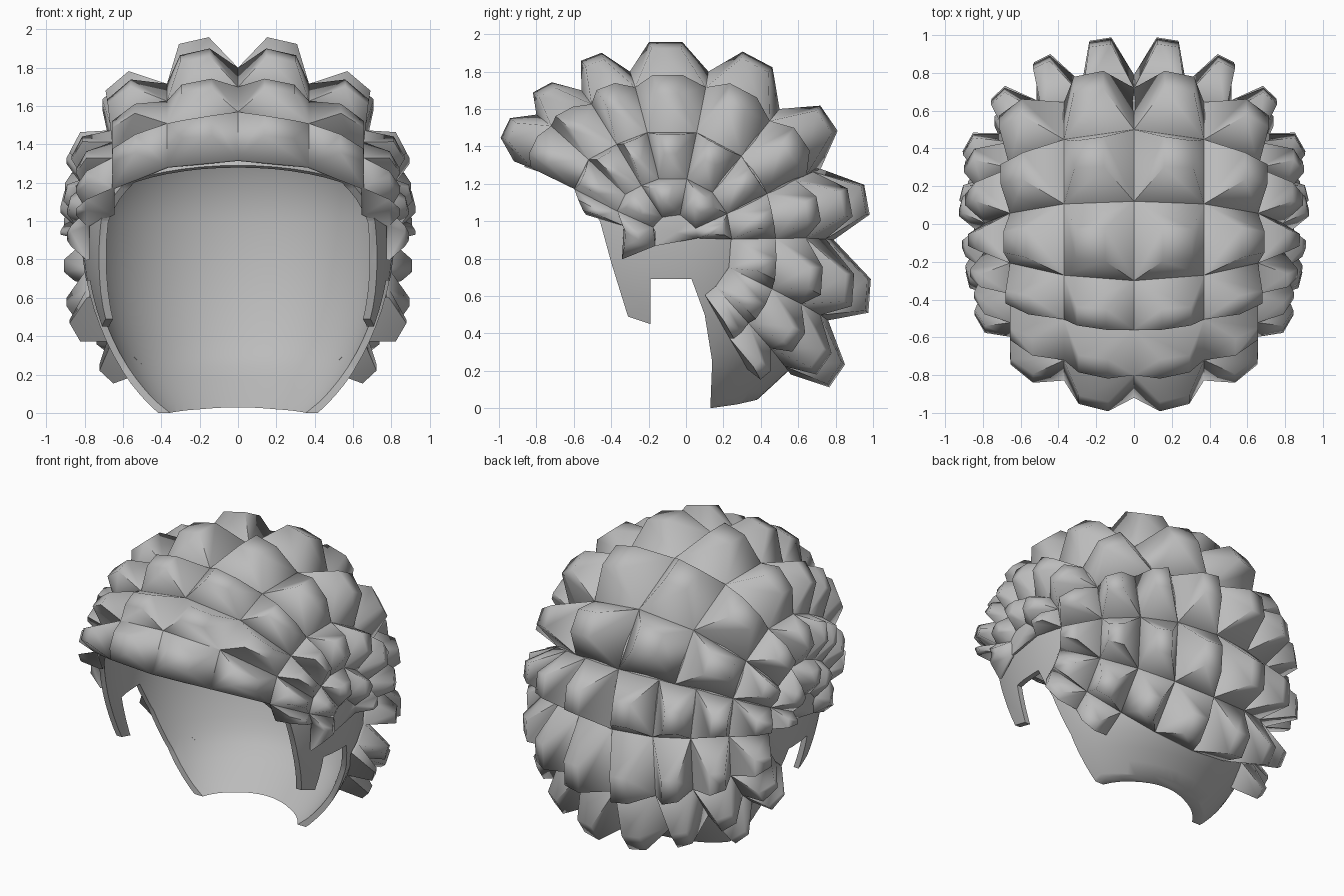
import bpy, bmesh, math
from mathutils import Vector

if "Cube" in bpy.data.objects:
    bpy.data.objects.remove(bpy.data.objects["Cube"])

mat = bpy.data.materials.new("grey hair")
mat.diffuse_color = (0.5, 0.5, 0.5, 1)
mat.use_nodes = True
mat.node_tree.nodes["Principled BSDF"].inputs["Base Color"].default_value = mat.diffuse_color
CENTRE = Vector((0, 0, 1))


def make_object(name, bm):
    bmesh.ops.recalc_face_normals(bm, faces=bm.faces)
    me = bpy.data.meshes.new(name)
    bm.to_mesh(me)
    bm.free()
    ob = bpy.data.objects.new(name, me)
    bpy.context.collection.objects.link(ob)
    me.materials.append(mat)
    return ob


def smooth(ob, angle):
    bpy.ops.object.select_all(action='DESELECT')
    bpy.context.view_layer.objects.active = ob
    ob.select_set(True)
    bpy.ops.object.shade_smooth_by_angle(angle=math.radians(angle))


# Smooth scalp shell: uneven ellipsoid, hollowed, trimmed to the hairline
bm = bmesh.new()
bmesh.ops.create_uvsphere(bm, u_segments=48, v_segments=40, radius=1)
for v in bm.verts:
    x, y, z = v.co
    v.co = CENTRE + Vector((0.82 * x, y * (0.94 if y < 0 else 0.77),
                            z * (0.74 if z > 0 else 1.2)))
    if y > 0 and v.co.z < 0.25:          # nape tucks in
        v.co.y *= max(0.6, 1 - 0.9 * (0.25 - v.co.z))
scalp = make_object("scalp_shell", bm)
mod = scalp.modifiers.new("thickness", 'SOLIDIFY')
mod.thickness = 0.035
mod.offset = -1

# Side outline of brow, sideburn, ear notch and nape
outline = [(-1.2, 1.4), (-0.92, 1.31), (-0.6, 1.2), (-0.46, 1.0), (-0.4, 0.78),
           (-0.31, 0.49), (-0.19, 0.45), (-0.19, 0.69), (0.03, 0.69), (0.1, 0.5),
           (0.14, 0.25), (0.13, 0.0), (0.27, 0.02), (0.38, 0.045), (0.6, 0.08),
           (1.2, 0.1), (1.2, 2.2), (-1.2, 2.2)]
bm = bmesh.new()
face = bm.faces.new([bm.verts.new((-1.2, y, z)) for y, z in outline])
ext = bmesh.ops.extrude_face_region(bm, geom=[face])
bmesh.ops.translate(bm, vec=(2.4, 0, 0),
                    verts=[g for g in ext["geom"] if isinstance(g, bmesh.types.BMVert)])
cutter = make_object("hairline_cutter", bm)
cutter.hide_render = True
cut = scalp.modifiers.new("hairline", 'BOOLEAN')
cut.operation = 'INTERSECT'
cut.object = cutter
cut.solver = 'EXACT'
bpy.context.view_layer.update()
shell = bpy.data.meshes.new_from_object(
    scalp.evaluated_get(bpy.context.evaluated_depsgraph_get()))
scalp.modifiers.clear()
scalp.data = shell
bpy.data.objects.remove(cutter)
smooth(scalp, 40)

# Curl rows run from sideburn over the crown to the nape (y, z from centre)
rows = [(-0.85, -0.40), (-0.82, 0.10), (-0.92, 0.32), (-0.80, 0.57), (-0.56, 0.70),
        (-0.30, 0.80), (0.12, 0.80), (0.50, 0.60), (0.72, 0.28), (0.79, -0.10),
        (0.76, -0.53), (0.56, -0.82), (0.40, -0.95)]
row_height = [0.15, 0.15, 0.15, 0.15, 0.18, 0.19, 0.21, 0.22, 0.23, 0.24, 0.23, 0.21]


def place(angle, r):
    """Point on the base surface: angle towards the ear, row index."""
    a = math.radians(angle)
    y, z = rows[r]
    dip = math.sin(a) ** 4
    return CENTRE + Vector((0.845 * math.sin(a), y * math.cos(a) - 0.05 * dip,
                            z * math.cos(a) - 0.08 * dip))


def add_curl(bm, base, height):
    """Raised flat-topped curl over a polygon of base vertices."""
    mid = sum((v.co for v in base), Vector()) / len(base)
    push = (mid - CENTRE).normalized() * height
    top = [bm.verts.new(mid.lerp(v.co, 0.42) + push) for v in base]
    bm.faces.new(top)
    for i in range(len(base)):
        j = (i + 1) % len(base)
        bm.faces.new((base[i], base[j], top[j], top[i]))


def add_patch(bm, half, scale, spans, first):
    """Curls in columns mirrored about the middle; spans = row range per column."""
    angles = [-a for a in reversed(half[1:])] + half
    n = len(half) - 1
    last = max(s[1] for s in spans)
    grid = [[bm.verts.new(place(a, r)) for r in range(first, last + 1)] for a in angles]
    for c in range(2 * n):
        k = c - n if c >= n else n - 1 - c
        inner, outer = (grid[c], grid[c + 1]) if c >= n else (grid[c + 1], grid[c])
        step = 2 if k == n - 1 else 1        # wider curls by the ear
        for r in range(spans[k][0], spans[k][1], step):
            e = min(r + step, spans[k][1])
            base = [inner[i - first] for i in range(r, e + 1)]
            base += [outer[e - first], outer[r - first]]
            add_curl(bm, base, sum(row_height[r:e]) / (e - r) * scale[k])


bm = bmesh.new()
# Front and crown, then the denser back
add_patch(bm, [0, 26, 51, 69, 82], [1.0, 0.95, 0.75, 0.5],
          [(2, 8), (2, 8), (1, 8), (0, 8)], 0)
add_patch(bm, [0, 19, 35, 51, 69, 82], [1.0, 0.97, 0.9, 0.75, 0.45],
          [(8, 11), (8, 11), (8, 12), (8, 12), (8, 9)], 8)
bmesh.ops.delete(bm, geom=[v for v in bm.verts if not v.link_faces], context='VERTS')
# Plain patch over each ear
for side in (-1, 1):
    ring = [bm.verts.new(place(82 * side, r)) for r in range(10)]
    hub = bm.verts.new((side * 0.85, -0.05, 0.94))
    for i in range(10):
        bm.faces.new((hub, ring[i], ring[(i + 1) % 10]))
bmesh.ops.remove_doubles(bm, verts=bm.verts, dist=0.0005)
# Turn the free edge inwards to meet the scalp
rim = bmesh.ops.extrude_edge_only(bm, edges=[e for e in bm.edges if e.is_boundary])
for g in rim["geom"]:
    if isinstance(g, bmesh.types.BMVert):
        g.co = CENTRE + (g.co - CENTRE) * 0.98
curls = make_object("curls", bm)
smooth(curls, 80)
